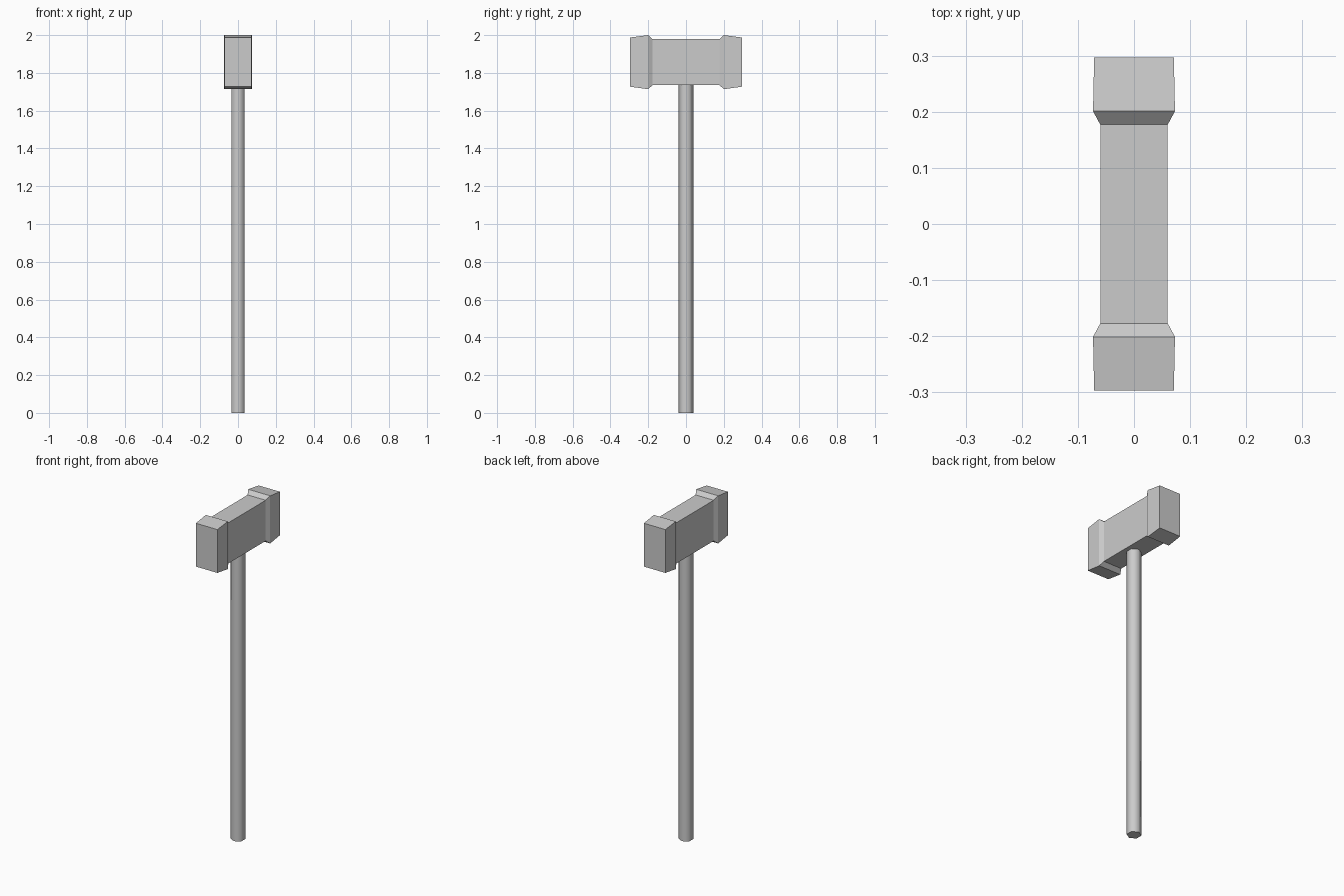
import bpy
import bmesh
import math

cube = bpy.data.objects.get("Cube")
if cube:
    bpy.data.objects.remove(cube, do_unlink=True)

# One plain grey for the whole hammer
GREY = (0.6, 0.6, 0.6, 1)
grey = bpy.data.materials.new("plain grey")
grey.use_nodes = True
grey.diffuse_color = GREY
grey.node_tree.nodes["Principled BSDF"].inputs["Base Color"].default_value = GREY


def add_object(name, bm):
    bmesh.ops.recalc_face_normals(bm, faces=bm.faces)
    mesh = bpy.data.meshes.new(name)
    bm.to_mesh(mesh)
    bm.free()
    mesh.materials.append(grey)
    obj = bpy.data.objects.new(name, mesh)
    bpy.context.collection.objects.link(obj)
    return obj


# Hammer head: rectangular sections lofted along y, mirrored front to back
HEAD_Z = 1.857
half = [(0.297, 0.071, 0.13), (0.201, 0.073, 0.143), (0.177, 0.06, 0.122)]
sections = [(-y, w, h) for y, w, h in half] + half[::-1]
bm = bmesh.new()
rings = [[bm.verts.new((sx * w, y, HEAD_Z + sz * h))
          for sx, sz in ((-1, -1), (1, -1), (1, 1), (-1, 1))]
         for y, w, h in sections]
for a, b in zip(rings, rings[1:]):
    for i in range(4):
        j = (i + 1) % 4
        bm.faces.new((a[i], a[j], b[j], b[i]))
bm.faces.new(rings[0])
bm.faces.new(rings[-1])
add_object("hammer_head", bm)

# Handle: six-sided shaft with smooth sides, corners at front and back
HANDLE_TOP = 1.76
bm = bmesh.new()
bmesh.ops.create_cone(bm, cap_ends=True, segments=6, radius1=0.04, radius2=0.04,
                      depth=HANDLE_TOP)
bmesh.ops.translate(bm, verts=bm.verts, vec=(0, 0, HANDLE_TOP / 2))
handle = add_object("handle", bm)
bpy.ops.object.select_all(action='DESELECT')
handle.select_set(True)
bpy.context.view_layer.objects.active = handle
bpy.ops.object.shade_smooth_by_angle(angle=math.radians(65))
